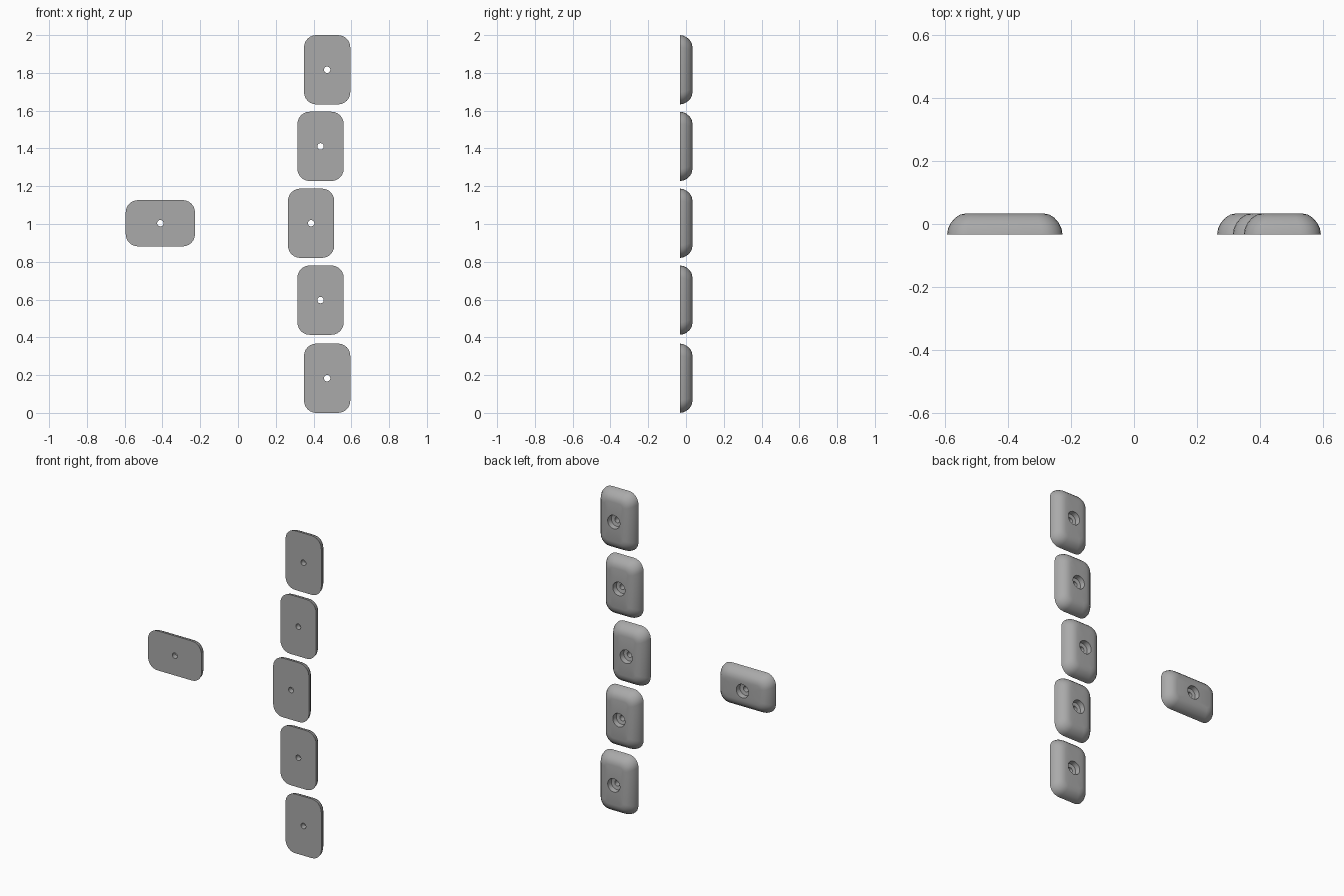
import bpy, bmesh, math

if "Cube" in bpy.data.objects:
    bpy.data.objects.remove(bpy.data.objects["Cube"])

grey = bpy.data.materials.new("stone_grey")
grey.diffuse_color = (0.4, 0.4, 0.4, 1)
grey.use_nodes = True
grey.node_tree.nodes["Principled BSDF"].inputs["Base Color"].default_value = grey.diffuse_color

W, H = 0.245, 0.367      # pad size
BACK, FACE = -0.033, 0.034
SEG = 7                  # points per rounded corner
N = SEG * 4


def rounded_ring(inset, y, radius):
    """Rounded rectangle in the xz plane."""
    pts = []
    cx, cz = W / 2 - inset - radius, H / 2 - inset - radius
    for k, (sx, sz) in enumerate([(1, 1), (-1, 1), (-1, -1), (1, -1)]):
        for i in range(SEG):
            a = math.pi / 2 * (k + i / (SEG - 1))
            pts.append((sx * cx + radius * math.cos(a), y, sz * cz + radius * math.sin(a)))
    return pts


def circle_ring(radius, y):
    return [(radius * math.cos(2 * math.pi * (i + 0.5) / N), y,
             radius * math.sin(2 * math.pi * (i + 0.5) / N)) for i in range(N)]


def make_pad(name, x, z, turned=False):
    # closed loop of rings: bolt hole, flat mounting side, domed rim, counterbore
    rings = [
        circle_ring(0.017, BACK),
        rounded_ring(0.0, BACK, 0.065),
        rounded_ring(0.003, -0.014, 0.064),
        rounded_ring(0.012, 0.004, 0.060),
        rounded_ring(0.026, 0.020, 0.052),
        rounded_ring(0.042, 0.030, 0.040),
        rounded_ring(0.062, FACE, 0.022),
        circle_ring(0.042, FACE),
        circle_ring(0.038, 0.004),
        circle_ring(0.017, 0.000),
    ]
    bm = bmesh.new()
    loops = [[bm.verts.new(p) for p in r] for r in rings]
    for a, b in zip(loops, loops[1:] + loops[:1]):
        for i in range(N):
            j = (i + 1) % N
            bm.faces.new((a[i], a[j], b[j], b[i]))
    bmesh.ops.recalc_face_normals(bm, faces=bm.faces)
    mesh = bpy.data.meshes.new(name)
    bm.to_mesh(mesh)
    bm.free()
    mesh.materials.append(grey)
    ob = bpy.data.objects.new(name, mesh)
    bpy.context.collection.objects.link(ob)
    ob.location = (x, 0, z)
    if turned:
        ob.rotation_euler.y = math.pi / 2
    bpy.ops.object.select_all(action='DESELECT')
    ob.select_set(True)
    bpy.context.view_layer.objects.active = ob
    bpy.ops.object.shade_smooth_by_angle(angle=math.radians(30))


# curved column of upright pads
for i, (x, z) in enumerate([(0.472, 0.1835), (0.437, 0.597), (0.387, 1.004),
                            (0.437, 1.411), (0.472, 1.8165)]):
    make_pad(f"finger_pad_{i + 1}", x, z)

# single pad lying sideways
make_pad("thumb_pad", -0.411, 1.004, turned=True)
